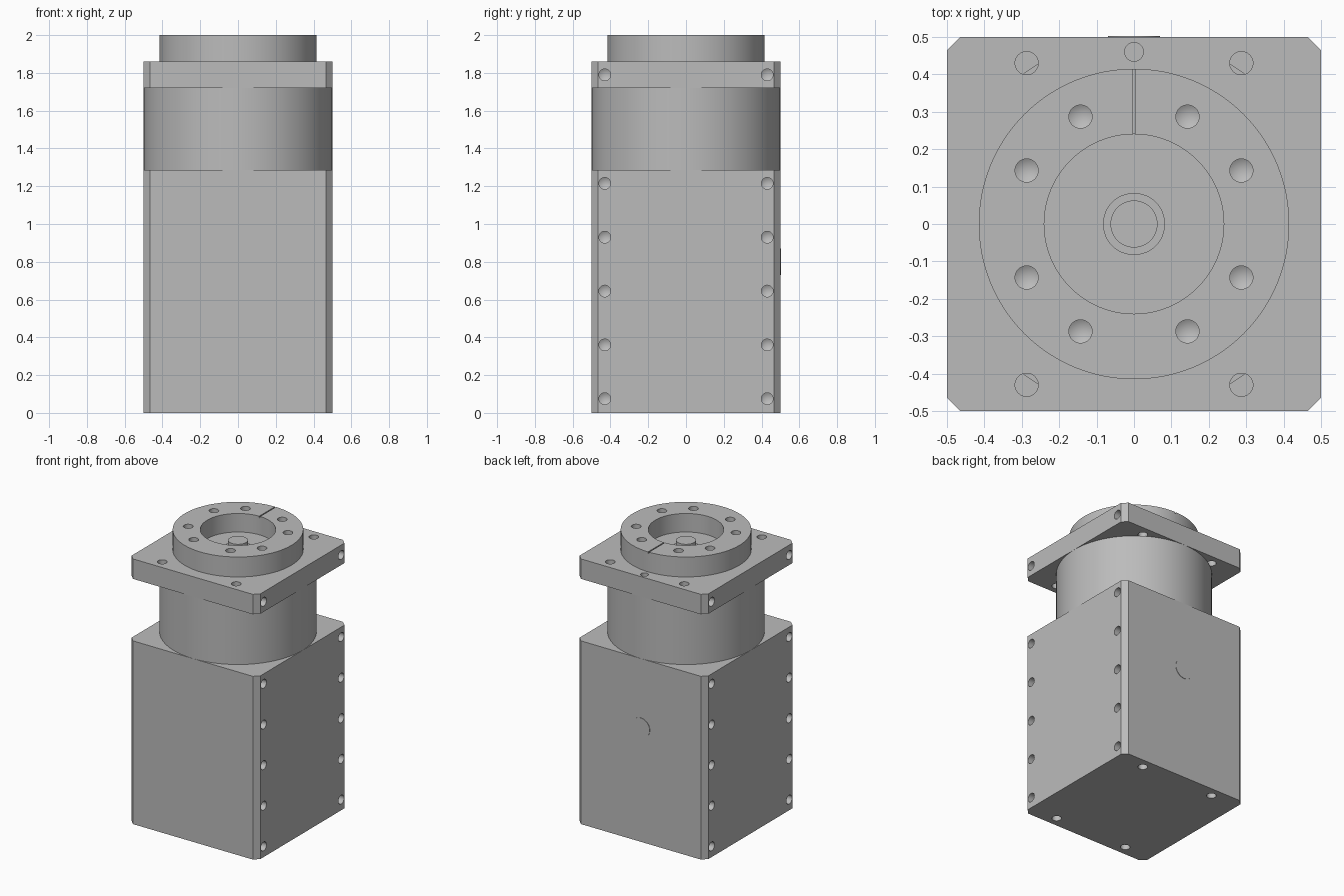
import bpy, bmesh, math
from mathutils import Matrix, Vector

cube = bpy.data.objects.get("Cube")
if cube:
    bpy.data.objects.remove(cube, do_unlink=True)

grey = bpy.data.materials.new("machined_grey")
grey.use_nodes = True
grey.diffuse_color = (0.5, 0.5, 0.5, 1)
grey.node_tree.nodes["Principled BSDF"].inputs["Base Color"].default_value = (0.5, 0.5, 0.5, 1)


def lathe(bm, profile, at=(0, 0, 0), axis=(0, 0, 1), seg=32):
    """Add a closed solid of revolution; profile is (radius, height) from bottom to top."""
    place = Matrix.Translation(at) @ Vector((0, 0, 1)).rotation_difference(Vector(axis)).to_matrix().to_4x4()
    rings = []
    for r, h in profile:
        if r == 0:
            rings.append([bm.verts.new(place @ Vector((0, 0, h)))])
        else:
            rings.append([bm.verts.new(place @ Vector((r * math.cos(a), r * math.sin(a), h)))
                          for a in (math.tau * i / seg for i in range(seg))])
    if len(rings[0]) > 1:
        bm.faces.new(rings[0][::-1])
    if len(rings[-1]) > 1:
        bm.faces.new(rings[-1])
    for low, up in zip(rings, rings[1:]):
        for i in range(seg):
            j = (i + 1) % seg
            if len(low) == 1:
                bm.faces.new((low[0], up[j], up[i]))
            else:
                bm.faces.new((low[i], low[j], up[j], up[i]))


def drill(bm, at, axis, depth=0.09, r=0.031):
    """Blind hole with a conical tip; axis points out of the surface."""
    lathe(bm, [(0, -depth - 0.018), (r, -depth), (r, 0.02)], at, axis)


def box(bm, size, at):
    bmesh.ops.create_cube(bm, size=1, matrix=Matrix.Translation(at) @ Matrix.Diagonal((*size, 1)))


def finish(bm, name):
    bmesh.ops.recalc_face_normals(bm, faces=bm.faces)
    mesh = bpy.data.meshes.new(name)
    bm.to_mesh(mesh)
    bm.free()
    obj = bpy.data.objects.new(name, mesh)
    bpy.context.collection.objects.link(obj)
    mesh.materials.append(grey)
    return obj


def shade(obj):
    bpy.ops.object.select_all(action='DESELECT')
    obj.select_set(True)
    bpy.context.view_layer.objects.active = obj
    bpy.ops.object.shade_smooth_by_angle(angle=math.radians(30))


def cut(obj, cutter_bm):
    """Subtract the cutter solids from the part and bake the result."""
    cutter = finish(cutter_bm, obj.name + "_cutter")
    cutter.hide_render = True
    mod = obj.modifiers.new("holes", 'BOOLEAN')
    mod.operation, mod.solver, mod.object = 'DIFFERENCE', 'EXACT', cutter
    bpy.context.view_layer.objects.active = obj
    bpy.ops.object.modifier_apply(modifier=mod.name)
    bpy.data.objects.remove(cutter, do_unlink=True)
    shade(obj)


def chamfered_block(name, z0, z1, c=0.035):
    """Square block with its four upright edges chamfered."""
    bm = bmesh.new()
    box(bm, (1, 1, z1 - z0), (0, 0, (z0 + z1) / 2))
    upright = [e for e in bm.edges if abs(e.verts[0].co.z - e.verts[1].co.z) > 0.01]
    bmesh.ops.bevel(bm, geom=upright, offset=c, segments=1, affect='EDGES')
    return finish(bm, name)


BODY, NECK, PLATE, TOP = 1.285, 1.72, 1.86, 2.0
signs = [(sx, sy) for sx in (-1, 1) for sy in (-1, 1)]
MOUNT = [(0.287 * sx, 0.43 * sy) for sx, sy in signs]

# Main housing with side and bottom mounting holes
housing = chamfered_block("housing", 0, BODY)
bm = bmesh.new()
for sx, sy in signs:
    for i in range(5):
        drill(bm, (0.5 * sx, 0.43 * sy, 0.075 + 0.285 * i), (sx, 0, 0))
for x, y in MOUNT:
    drill(bm, (x, y, 0), (0, 0, -1))
cut(housing, bm)

# Round neck between housing and flange plate
bm = bmesh.new()
lathe(bm, [(0.499, BODY), (0.499, NECK)], seg=128)
shade(finish(bm, "neck"))

# Flange plate with through holes, side holes and a locating hole
plate = chamfered_block("flange_plate", NECK, PLATE)
bm = bmesh.new()
for x, y in MOUNT:
    lathe(bm, [(0.031, NECK - 0.02), (0.031, PLATE + 0.02)], (x, y, 0))
for sx, sy in signs:
    drill(bm, (0.5 * sx, 0.43 * sy, 1.79), (sx, 0, 0), depth=0.06)
lathe(bm, [(0.025, PLATE - 0.06), (0.025, PLATE + 0.02)], (0, 0.46, 0))
cut(plate, bm)

# Output ring with bore, bolt circle and index slot
bm = bmesh.new()
lathe(bm, [(0.415, PLATE), (0.415, TOP)], seg=128)
ring = finish(bm, "output_ring")
bm = bmesh.new()
lathe(bm, [(0.24, TOP - 0.13), (0.24, TOP + 0.02)], seg=96)
for sx, sy in signs:
    for x, y in ((0.143, 0.287), (0.287, 0.143)):
        drill(bm, (x * sx, y * sy, TOP), (0, 0, 1))
cut(ring, bm)
bm = bmesh.new()
box(bm, (0.008, 0.3, 0.04), (0, 0.35, TOP + 0.01))
cut(ring, bm)

# Stepped centre pin on the bore floor
bm = bmesh.new()
z = TOP - 0.13
lathe(bm, [(0.083, z), (0.083, z + 0.01), (0.063, z + 0.01), (0.063, z + 0.055)], seg=48)
shade(finish(bm, "centre_pin"))

# Thin round cap on the back of the housing
bm = bmesh.new()
lathe(bm, [(0.07, 0), (0.07, 0.003)], (0, 0.5, 0.8), (0, 1, 0), seg=48)
shade(finish(bm, "back_cap"))
